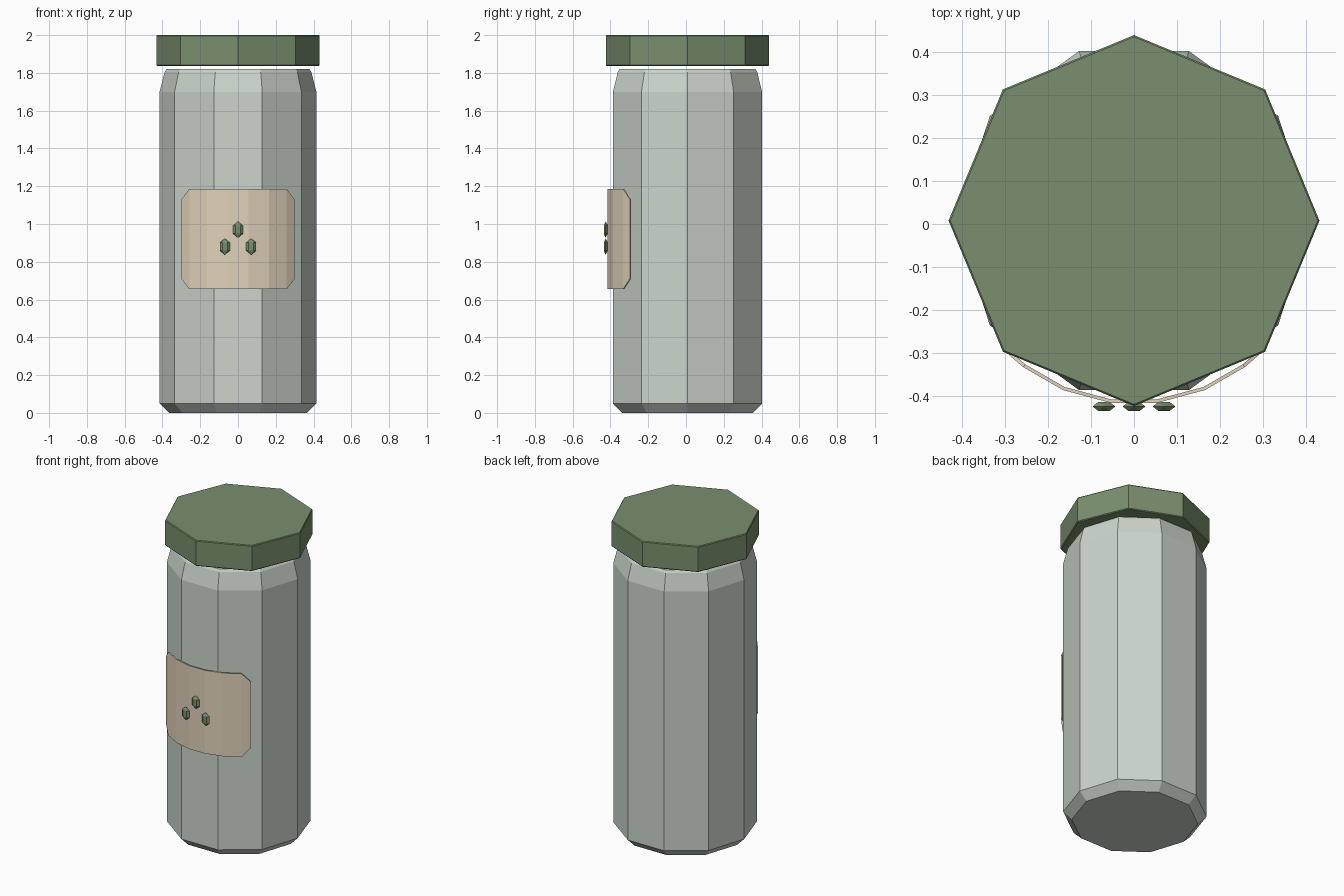
import bpy, bmesh, math

if "Cube" in bpy.data.objects:
    bpy.data.objects.remove(bpy.data.objects["Cube"])

CY = 0.008  # shared axis of jar and lid


def material(name, rgb):
    m = bpy.data.materials.new(name)
    m.diffuse_color = (*rgb, 1)
    m.use_nodes = True
    m.node_tree.nodes["Principled BSDF"].inputs["Base Color"].default_value = m.diffuse_color
    return m


GLASS = material("pale_grey_green", (0.597, 0.665, 0.604))
GREEN = material("leaf_green", (0.195, 0.275, 0.156))
PAPER = material("cream_paper", (0.745, 0.645, 0.491))


def add_object(name, bm, mat):
    bmesh.ops.recalc_face_normals(bm, faces=bm.faces)
    me = bpy.data.meshes.new(name)
    bm.to_mesh(me)
    bm.free()
    me.materials.append(mat)
    ob = bpy.data.objects.new(name, me)
    bpy.context.collection.objects.link(ob)
    return ob


def turned(name, sides, profile, mat):
    """Closed faceted solid from (radius, height) rings."""
    bm = bmesh.new()
    rings = []
    for r, z in profile:
        rings.append([bm.verts.new((r * math.cos(2 * math.pi * i / sides),
                                    CY + r * math.sin(2 * math.pi * i / sides), z))
                      for i in range(sides)])
    for a, b in zip(rings, rings[1:]):
        for i in range(sides):
            j = (i + 1) % sides
            bm.faces.new((a[i], a[j], b[j], b[i]))
    bm.faces.new(rings[0][::-1])
    bm.faces.new(rings[-1])
    return add_object(name, bm, mat)


# Ten-sided jar with bevelled foot and sloping shoulder
turned("jar_body", 10, [(0.365, 0), (0.415, 0.05), (0.415, 1.70),
                        (0.388, 1.805), (0.378, 1.82)], GLASS)

# Eight-sided lid with a fine edge bevel
turned("lid", 8, [(0.427, 1.836), (0.432, 1.841), (0.432, 1.995), (0.428, 2.0)], GREEN)

# Curved paper label with clipped corners
bm = bmesh.new()
R, T = 0.428, 0.008
columns = []
for x in (-0.3, -0.258, -0.165, -0.055, 0.055, 0.165, 0.258, 0.3):
    a = math.asin(x / R)
    clip = 0.055 if abs(x) > 0.29 else 0
    columns.append([bm.verts.new((r * math.sin(a), CY - r * math.cos(a), z))
                    for r, z in ((R, 0.655 + clip), (R, 1.185 - clip),
                                 (R - T, 1.185 - clip), (R - T, 0.655 + clip))])
for a, b in zip(columns, columns[1:]):
    for i in range(4):
        j = (i + 1) % 4
        bm.faces.new((a[i], b[i], b[j], a[j]))
bm.faces.new(columns[0])
bm.faces.new(columns[-1])
add_object("label", bm, PAPER)

# Three small faceted leaves on the label
for k, (x, z) in enumerate(((-0.07, 0.88), (0, 0.97), (0.07, 0.88))):
    bm = bmesh.new()
    bmesh.ops.create_uvsphere(bm, u_segments=6, v_segments=3, radius=1)
    # one facet corner faces the front
    for v in bm.verts:
        ang = math.atan2(v.co.y, v.co.x) + math.pi / 6
        top = abs(v.co.z) > 0.9
        r = 0 if top else 1
        v.co = (x + 0.0265 * r * math.cos(ang),
                -0.425 + 0.012 * r * math.sin(ang),
                z + 0.043 * v.co.z)
    # snap the ring so a corner lies on the depth axis
    add_object(f"leaf_{k + 1}", bm, GREEN)
